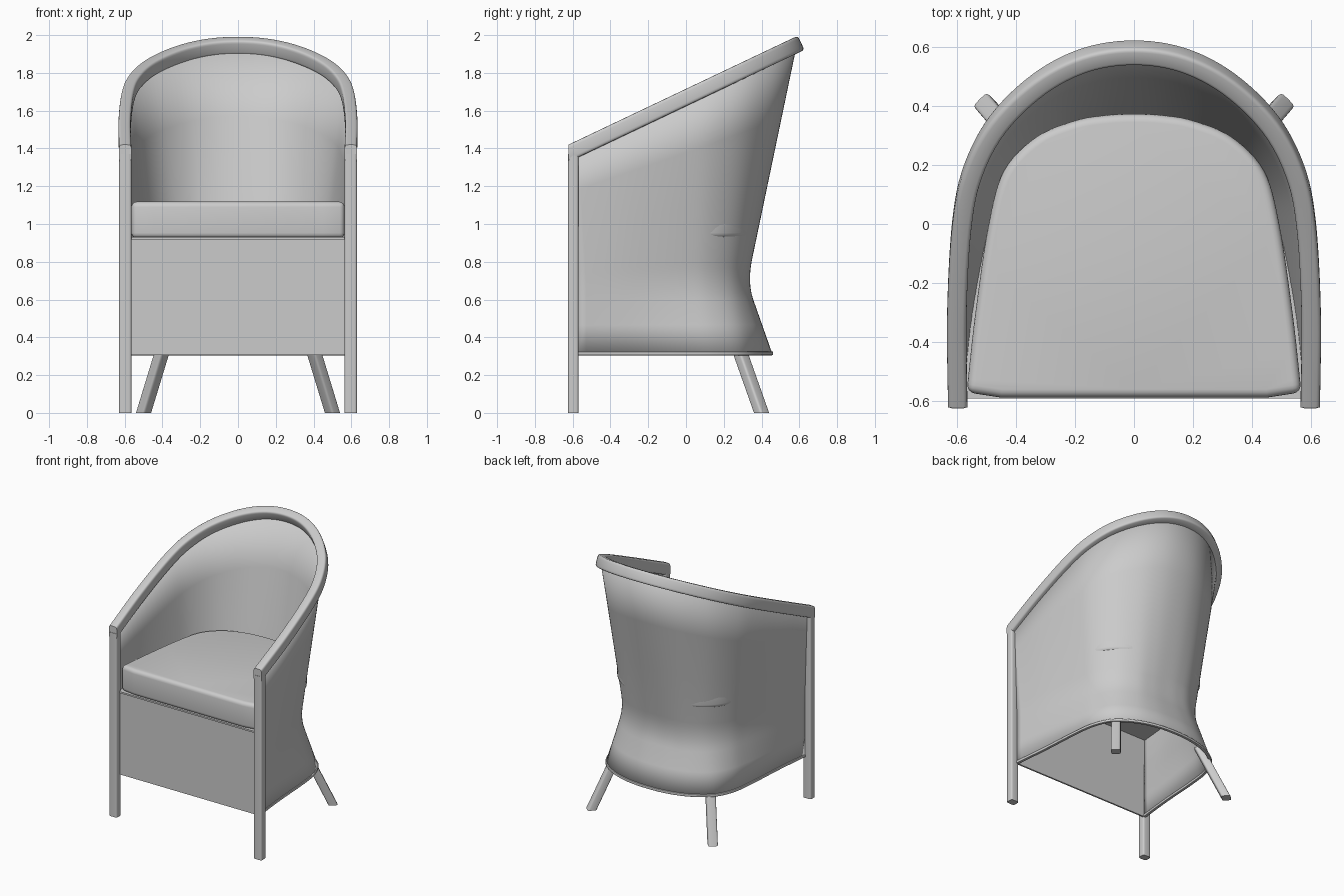
import bpy, bmesh, math
from mathutils import Vector

cube = bpy.data.objects.get("Cube")
if cube:
    bpy.data.objects.remove(cube)

grey = bpy.data.materials.new("plain grey")
grey.use_nodes = True
colour = (0.6, 0.6, 0.6, 1)
grey.diffuse_color = colour
grey.node_tree.nodes["Principled BSDF"].inputs["Base Color"].default_value = colour


def finish(name, bm, angle=35):
    bmesh.ops.recalc_face_normals(bm, faces=bm.faces[:])
    mesh = bpy.data.meshes.new(name)
    bm.to_mesh(mesh)
    bm.free()
    mesh.materials.append(grey)
    obj = bpy.data.objects.new(name, mesh)
    bpy.context.collection.objects.link(obj)
    bpy.ops.object.select_all(action='DESELECT')
    obj.select_set(True)
    bpy.context.view_layer.objects.active = obj
    bpy.ops.object.shade_smooth_by_angle(angle=math.radians(angle))
    return obj


def plan_curve(half, steps=6):
    """Smooth curve through a half plan (front to centre back) and its mirror."""
    pts = [Vector(p) for p in half] + [Vector((-x, y)) for x, y in half[-2::-1]]
    pts = [2 * pts[0] - pts[1]] + pts + [2 * pts[-1] - pts[-2]]
    out = []
    for a, b, c, d in zip(pts, pts[1:], pts[2:], pts[3:]):
        for i in range(steps):
            t = i / steps
            out.append(0.5 * (2 * b + (c - a) * t + (2 * a - 5 * b + 4 * c - d) * t * t
                              + (3 * b - a - 3 * c + d) * t ** 3))
    return out + [pts[-2]]


def section(centre, side, up, width, height, power=5, count=24):
    """Rounded rectangle ring."""
    ring = []
    for i in range(count):
        a = 2 * math.pi * i / count
        u, v = (math.copysign(abs(f) ** (2 / power), f) / 2 for f in (math.cos(a), math.sin(a)))
        ring.append(centre + side * u * width + up * v * height)
    return ring


def grid(rows, closed):
    bm = bmesh.new()
    vs = [[bm.verts.new(p) for p in row] for row in rows]
    for r, s in zip(vs, vs[1:]):
        n = len(r)
        for i in range(n if closed else n - 1):
            j = (i + 1) % n
            bm.faces.new((r[i], r[j], s[j], s[i]))
    if closed:
        bm.faces.new(vs[0])
        bm.faces.new(vs[-1])
    return bm


def sweep(name, path, normal, width, height, upright_ends=False):
    rings = []
    for i, p in enumerate(path):
        tangent = path[min(i + 1, len(path) - 1)] - path[max(i - 1, 0)]
        side, up = tangent.cross(normal).normalized(), normal
        if upright_ends and i in (0, len(path) - 1):
            side, up = Vector((math.copysign(1, side.x), 0, 0)), Vector((0, 0, 1 / normal.z))
        rings.append(section(p, side, up, width, height))
    return finish(name, grid(rings, True))


def prism(name, outline, z0, z1, bevel=0):
    bm = grid([[Vector((p[0], p[1], z)) for p in outline] for z in (z0, z1)], True)
    if bevel:
        bmesh.ops.recalc_face_normals(bm, faces=bm.faces[:])
        edges = [e for e in bm.edges if e.calc_face_angle(0) > 0.6]
        bmesh.ops.bevel(bm, geom=edges, offset=bevel, segments=4, profile=0.5, affect='EDGES')
    return finish(name, bm)


# Plan curves of the body: lower edge, waist and sloping top rail
FLOOR, WAIST, SLOPE = 0.315, 0.69, 0.475
lower = plan_curve([(.577, -.575), (.55, -.3), (.53, 0), (.505, .17),
                    (.44, .3), (.31, .39), (.16, .437), (0, .45)])
waist = plan_curve([(.577, -.575), (.535, -.3), (.472, -.02), (.422, .12),
                    (.335, .23), (.22, .295), (.11, .315), (0, .318)])
upper = plan_curve([(.597, -.622), (.6, -.3), (.583, 0), (.545, .18),
                    (.46, .34), (.32, .475), (.165, .555), (0, .58)])
lower = [p.to_3d() + Vector((0, 0, FLOOR)) for p in lower]
waist = [p.to_3d() + Vector((0, 0, WAIST)) for p in waist]
upper = [Vector((p.x, p.y, 1.375 + SLOPE * (p.y + 0.62))) for p in upper]

# Curved wall, softly creased at the waist
rows = [lower]
rows.append([b.lerp(w, 0.4) for b, w in zip(lower, waist)])
for k in range(7):
    t = k / 6
    row = []
    for b, w, u in zip(lower, waist, upper):
        start, end = b.lerp(w, 0.75), w.lerp(u, 0.1)
        row.append(start.lerp(w, t).lerp(w.lerp(end, t), t))
    rows.append(row)
rows += [[w.lerp(u, t) for w, u in zip(waist, upper)] for t in (0.4, 0.7, 1)]
wall = finish("curved_wall", grid(rows, False), 60)
thick = wall.modifiers.new("thickness", 'SOLIDIFY')
thick.thickness, thick.offset = 0.012, 0

# Sloping arm and back rail, and the thin lower rim
rail_normal = Vector((0, -SLOPE, 1)).normalized()
sweep("top_rail", upper, rail_normal, 0.066, 0.083, upright_ends=True)
sweep("lower_rim", lower, Vector((0, 0, 1)), 0.022, 0.02)

# Seat board closing the wall, front panel and cushion
board = []
for w, u in zip(waist, upper):
    board.append(w.lerp(u, (0.925 - w.z) / (u.z - w.z)))
prism("seat_board", board, 0.918, 0.93)
panel = [(x, y) for x, y in ((-.575, -.582), (.575, -.582), (.575, -.57), (-.575, -.57))]
prism("front_panel", panel, 0.307, 0.925)
cushion = plan_curve([(.567, -.57), (.537, -.3), (.492, 0), (.44, .18),
                      (.33, .295), (.2, .35), (.1, .368), (0, .373)])
cushion += [Vector((x, -.588)) for x in (-.45, 0, .45)]
prism("seat_cushion", cushion, 0.925, 1.118, bevel=0.028)

# Front posts and splayed back legs
X, Y = Vector((1, 0, 0)), Vector((0, 1, 0))
for s, label in ((1, "left"), (-1, "right")):
    post = [section(Vector((s * .597, -.597, z)), X, Y, .066, .056) for z in (0, 1.37)]
    finish("front_post_" + label, grid(post, True))
    out, across = Vector((s, 1, 0)).normalized(), Vector((-s, 1, 0)).normalized()
    leg = [section(Vector((s * x, y, z)), out, across, .064, .066)
           for x, y, z in ((.5, .4, 0), (.375, .255, .41))]
    finish("back_leg_" + label, grid(leg, True))
